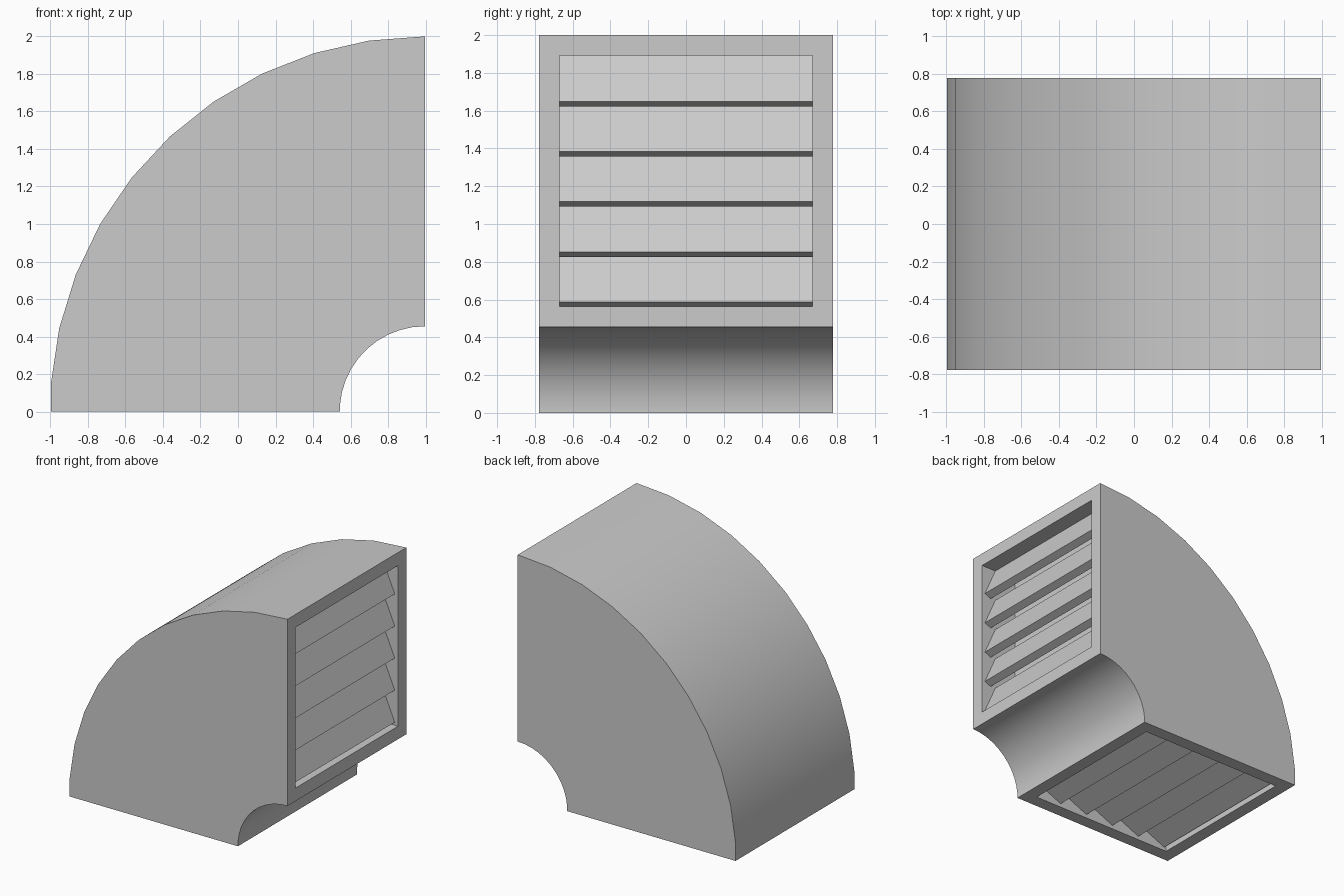
import bpy, bmesh, math
from mathutils import Matrix, Vector

if "Cube" in bpy.data.objects:
    bpy.data.objects.remove(bpy.data.objects["Cube"])

CX, HALF_Y = 0.997, 0.777          # bend centre x, half width
R_OUT, R_IN = 2.0, 0.455           # bend radii
BORDER, RECESS = 0.108, 0.34       # opening frame width, recess depth
STEP = 360 / 42
ANGLES = [90 - STEP * i for i in range(11)]


def finish(bm, name, smooth=False):
    bmesh.ops.recalc_face_normals(bm, faces=bm.faces)
    mesh = bpy.data.meshes.new(name)
    bm.to_mesh(mesh)
    bm.free()
    ob = bpy.data.objects.new(name, mesh)
    bpy.context.collection.objects.link(ob)
    if smooth:
        bpy.ops.object.select_all(action='DESELECT')
        ob.select_set(True)
        bpy.context.view_layer.objects.active = ob
        bpy.ops.object.shade_smooth_by_angle(angle=math.radians(30))
    return ob


def prism(bm, profile, half):
    # extrude an x-z profile along y
    face = bm.faces.new([bm.verts.new((x, -half, z)) for x, z in profile])
    res = bmesh.ops.extrude_face_region(bm, geom=[face])
    verts = [v for v in res['geom'] if isinstance(v, bmesh.types.BMVert)]
    bmesh.ops.translate(bm, verts=verts, vec=(0, 2 * half, 0))
    if not face.is_valid or face not in bm.faces[:]:
        return
    bmesh.ops.recalc_face_normals(bm, faces=bm.faces)


def arc(r):
    pts = [(CX - r * math.cos(math.radians(a)), r * math.sin(math.radians(a))) for a in ANGLES]
    return pts + [(pts[-1][0], 0.0)]   # last facet is cut off at the floor


# Curved duct body
bm = bmesh.new()
prism(bm, arc(R_OUT) + arc(R_IN)[::-1], HALF_Y)
bmesh.ops.recalc_face_normals(bm, faces=bm.faces)

# Recessed openings in the two end faces
for axis in (Vector((1, 0, 0)), Vector((0, 0, -1))):
    bm.normal_update()
    face = max((f for f in bm.faces if f.normal.dot(axis) > 0.999),
               key=lambda f: f.calc_center_median().dot(axis))
    bmesh.ops.inset_individual(bm, faces=[face], thickness=BORDER, depth=0, use_even_offset=True)
    new = bmesh.ops.extrude_discrete_faces(bm, faces=[face])['faces'][0]
    bmesh.ops.translate(bm, verts=new.verts[:], vec=-axis * RECESS)
finish(bm, "duct_elbow", smooth=True)

# Louvre slats: tilted boards, outer lower corner 0.03 inside the opening
LENGTH, THICK, TILT = 0.267, 0.065, math.radians(23.6)
up = Vector((-math.sin(TILT), math.cos(TILT)))
inward = Vector((-math.cos(TILT), -math.sin(TILT)))
MID = (R_OUT + R_IN) / 2


def louvre(name, matrix):
    bm = bmesh.new()
    for i in range(5):
        p = Vector((-0.03, 0.587 - MID + 0.2655 * i))
        prism(bm, [tuple(q) for q in (p, p + up * LENGTH,
                                      p + up * LENGTH + inward * THICK, p + inward * THICK)],
              HALF_Y - BORDER)
    bmesh.ops.transform(bm, matrix=matrix, verts=bm.verts)
    finish(bm, name)


louvre("side_louvre_slats", Matrix.Translation((CX, 0, MID)))
louvre("bottom_louvre_slats",
       Matrix.Translation((CX - MID, 0, 0)) @ Matrix.Rotation(math.radians(90), 4, 'Y'))
